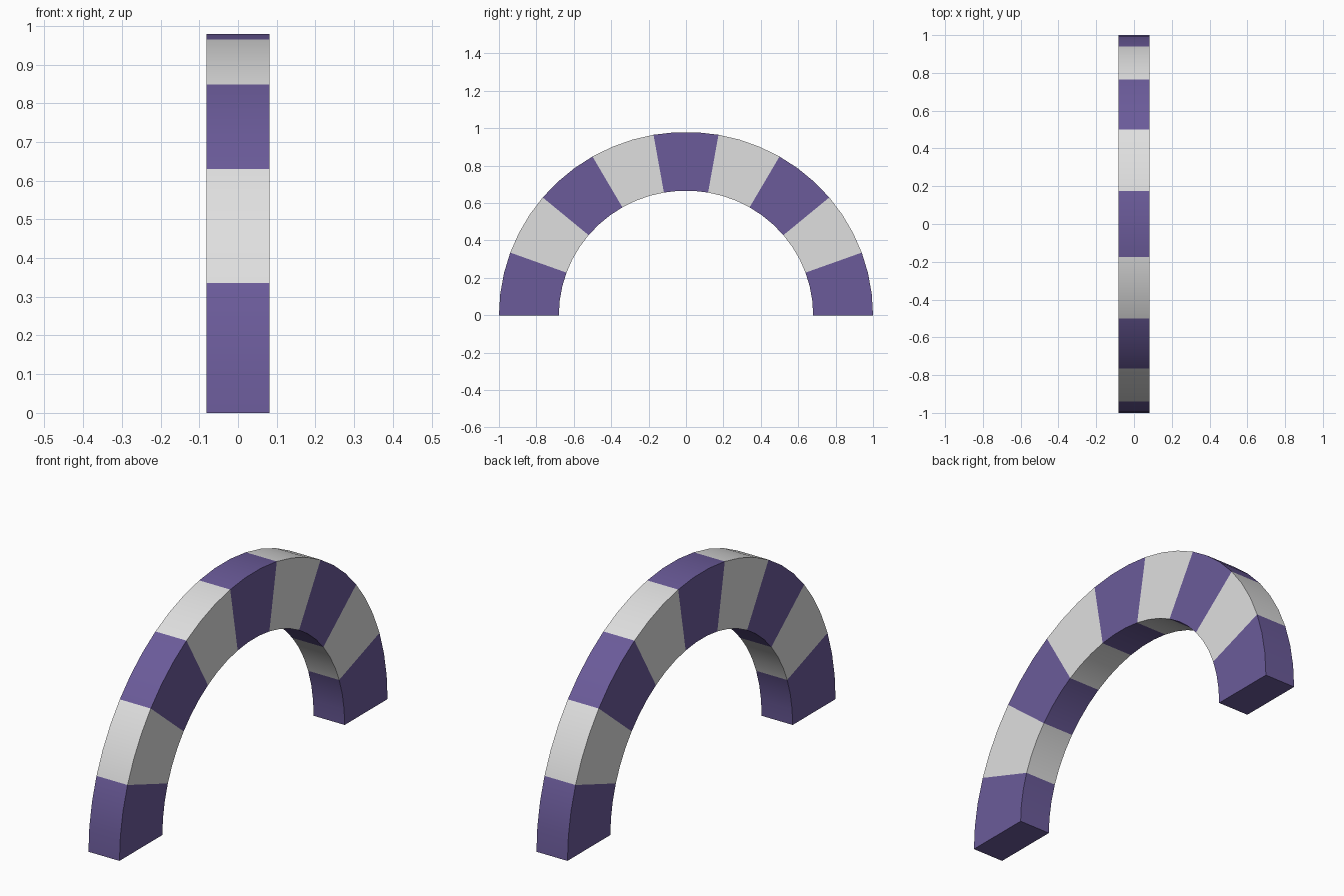
import bpy, bmesh, math

if "Cube" in bpy.data.objects:
    bpy.data.objects.remove(bpy.data.objects["Cube"])

BLOCKS, SUB = 9, 3            # coloured blocks, facets per block
OUTER, INNER = 1.0, 0.68      # radii in y
SQUASH = 0.98                 # height relative to width
HALF = 0.081                  # half thickness in x


def material(name, rgb):
    m = bpy.data.materials.new(name)
    m.diffuse_color = (*rgb, 1.0)
    m.use_nodes = True
    m.node_tree.nodes["Principled BSDF"].inputs["Base Color"].default_value = m.diffuse_color
    return m


# Arch: a rectangular section swept through a half circle
bm = bmesh.new()
steps = BLOCKS * SUB
rings = []
for i in range(steps + 1):
    a = math.pi * i / steps
    c, s = math.cos(a), math.sin(a) * SQUASH
    rings.append([bm.verts.new((x, r * c, r * s)) for x, r in
                  ((-HALF, INNER), (HALF, INNER), (HALF, OUTER), (-HALF, OUTER))])

# Alternate the colour block by block
for i in range(steps):
    for k in range(4):
        n = (k + 1) % 4
        f = bm.faces.new((rings[i][k], rings[i][n], rings[i + 1][n], rings[i + 1][k]))
        f.material_index = (i // SUB) % 2

# Flat feet
bm.faces.new(rings[0])
bm.faces.new(rings[-1])
bmesh.ops.recalc_face_normals(bm, faces=bm.faces)

mesh = bpy.data.meshes.new("striped_arch")
bm.to_mesh(mesh)
bm.free()
mesh.materials.append(material("purple", (0.147, 0.105, 0.323)))
mesh.materials.append(material("light grey", (0.74, 0.74, 0.74)))

arch = bpy.data.objects.new("striped_arch", mesh)
bpy.context.collection.objects.link(arch)
bpy.context.view_layer.objects.active = arch
arch.select_set(True)
bpy.ops.object.shade_smooth_by_angle(angle=math.radians(30))
